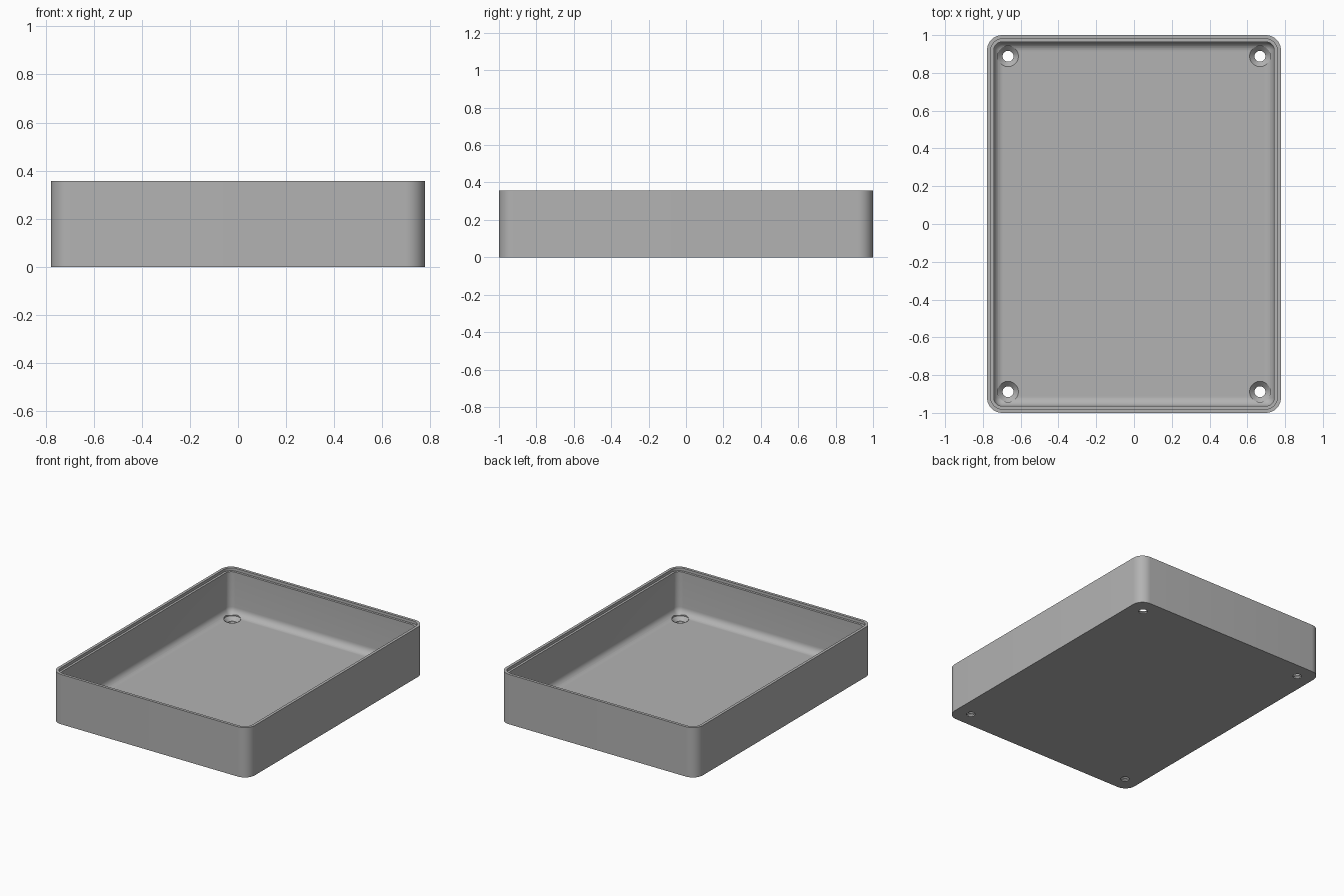
import bpy, bmesh, math

cube = bpy.data.objects.get("Cube")
if cube:
    bpy.data.objects.remove(cube, do_unlink=True)

HALF_X, HALF_Y, HEIGHT = 0.778, 1.0, 0.356
CORNER, WALL, FLOOR, FILLET = 0.08, 0.036, 0.036, 0.05
LIP, STEP = 0.02, 0.02

grey = bpy.data.materials.new("plain grey")
grey.use_nodes = True
colour = (0.45, 0.45, 0.45, 1)
grey.diffuse_color = colour
grey.node_tree.nodes["Principled BSDF"].inputs["Base Color"].default_value = colour


def make_object(name, bm):
    bmesh.ops.recalc_face_normals(bm, faces=bm.faces)
    mesh = bpy.data.meshes.new(name)
    bm.to_mesh(mesh)
    bm.free()
    mesh.materials.append(grey)
    obj = bpy.data.objects.new(name, mesh)
    bpy.context.collection.objects.link(obj)
    return obj


def loft(bm, rings):
    """Skin a list of closed point rings and cap both ends."""
    loops = [[bm.verts.new(p) for p in ring] for ring in rings]
    for a, b in zip(loops, loops[1:]):
        for i in range(len(a)):
            j = (i + 1) % len(a)
            bm.faces.new((a[i], a[j], b[j], b[i]))
    bm.faces.new(loops[0])
    bm.faces.new(loops[-1])


def rounded_rect(inset, z, steps=10):
    r = max(CORNER - inset, 0.006)
    cx, cy = HALF_X - inset - r, HALF_Y - inset - r
    points = []
    for q, (sx, sy) in enumerate(((1, 1), (-1, 1), (-1, -1), (1, -1))):
        for k in range(steps + 1):
            a = (q + k / steps) * math.pi / 2
            points.append((sx * cx + r * math.cos(a), sy * cy + r * math.sin(a), z))
    return points


def circle(x, y, r, z, n=40):
    return [(x + r * math.cos(2 * math.pi * i / n), y + r * math.sin(2 * math.pi * i / n), z)
            for i in range(n)]


# Tray: outer wall, stepped lip, inner wall, rounded floor edge
profile = [(0, 0), (0, HEIGHT), (LIP, HEIGHT), (LIP, HEIGHT - STEP), (WALL, HEIGHT - STEP)]
for k in range(9):
    a = k / 8 * math.pi / 2
    profile.append((WALL + FILLET * (1 - math.cos(a)), FLOOR + FILLET * (1 - math.sin(a))))
bm = bmesh.new()
loft(bm, [rounded_rect(inset, z) for inset, z in profile])
tray = make_object("tray", bm)

# Countersunk screw holes in the corners
bm = bmesh.new()
for sx in (-1, 1):
    for sy in (-1, 1):
        x, y = sx * 0.667, sy * 0.888
        loft(bm, [circle(x, y, r, z) for r, z in
                  ((0.029, -0.05), (0.029, 0.01), (0.055, FLOOR), (0.055, FLOOR + 0.06))])
cutter = make_object("screw_hole_cutter", bm)
cutter.hide_render = True
cutter.hide_set(True)
cut = tray.modifiers.new("screw holes", "BOOLEAN")
cut.object = cutter
cut.solver = "EXACT"

bpy.context.view_layer.objects.active = tray
tray.select_set(True)
bpy.ops.object.modifier_apply(modifier=cut.name)
bpy.data.objects.remove(cutter, do_unlink=True)
bpy.ops.object.shade_smooth_by_angle(angle=math.radians(30))
